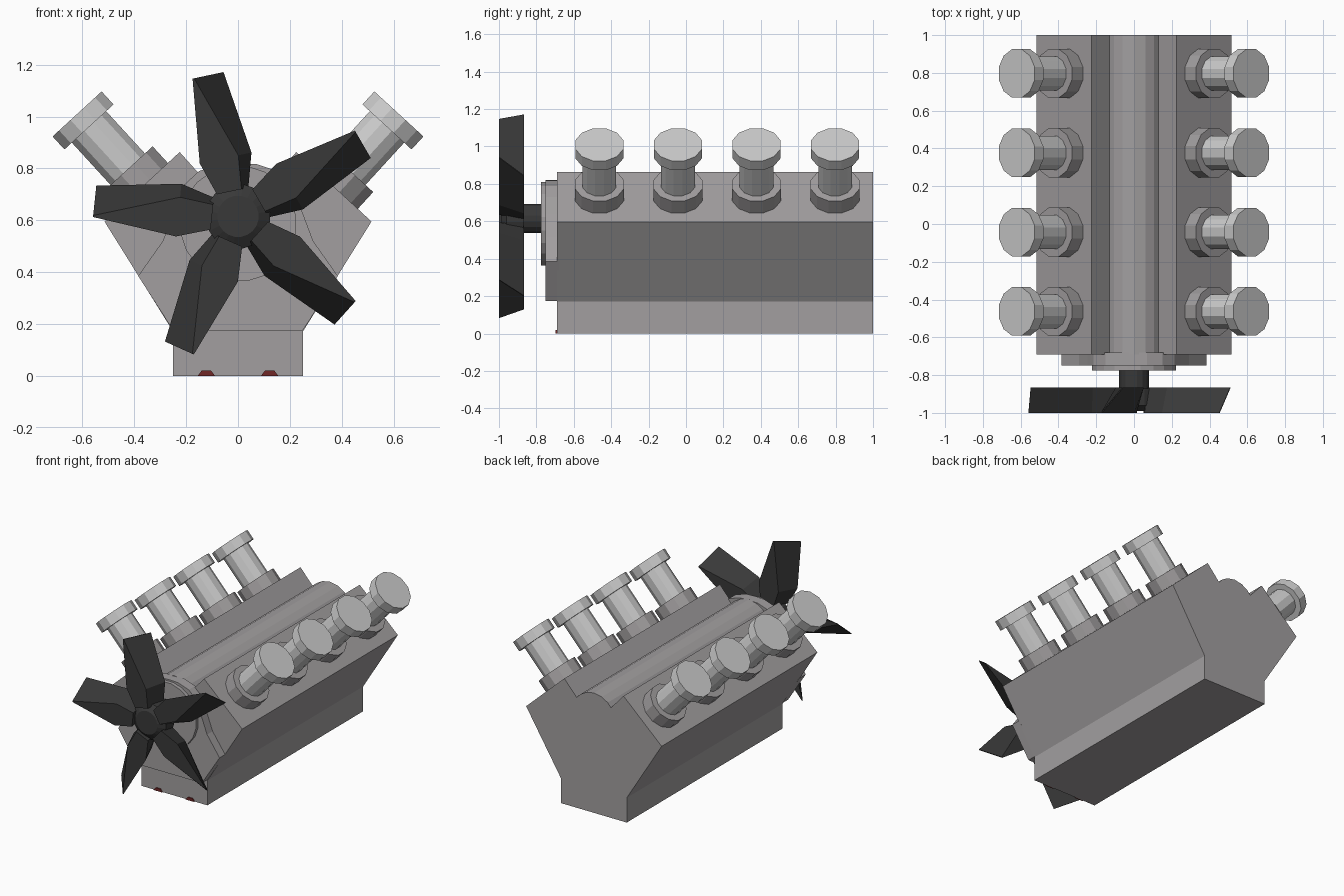
import bpy, bmesh, math
from mathutils import Vector, Matrix

if "Cube" in bpy.data.objects:
    bpy.data.objects.remove(bpy.data.objects["Cube"])


def material(name, rgb):
    m = bpy.data.materials.new(name)
    m.diffuse_color = (*rgb, 1)
    m.use_nodes = True
    m.node_tree.nodes["Principled BSDF"].inputs["Base Color"].default_value = m.diffuse_color
    return m


BLOCK = material("block_grey", (0.36, 0.345, 0.35))
STEEL = material("light_steel", (0.60, 0.60, 0.60))
DARK = material("fan_black", (0.04, 0.04, 0.04))
RED = material("dark_red", (0.16, 0.02, 0.02))


def finish(bm, name, mat):
    bmesh.ops.recalc_face_normals(bm, faces=bm.faces)
    me = bpy.data.meshes.new(name)
    bm.to_mesh(me)
    bm.free()
    me.materials.append(mat)
    ob = bpy.data.objects.new(name, me)
    bpy.context.collection.objects.link(ob)
    return ob


def loft(bm, rings):
    """Skin closed rings of points and cap both ends."""
    vs = [[bm.verts.new(p) for p in r] for r in rings]
    n = len(vs[0])
    for a, b in zip(vs, vs[1:]):
        for i in range(n):
            j = (i + 1) % n
            bm.faces.new((a[i], a[j], b[j], b[i]))
    bm.faces.new(vs[0])
    bm.faces.new(vs[-1])


def extrude_y(name, profile, y0, y1, mat):
    bm = bmesh.new()
    loft(bm, [[(x, y, z) for x, z in profile] for y in (y0, y1)])
    return finish(bm, name, mat)


def mirrored(half):
    """Right half of an outline, bottom to top, completed on the left."""
    return half + [(-x, z) for x, z in reversed(half) if x > 0]


def turned(name, base, axis, steps, sides, mat):
    """Stack of (distance, radius) rings along an axis."""
    q = Vector(axis).to_track_quat('Z', 'Y')
    bm = bmesh.new()
    loft(bm, [[Vector(base) + q @ Vector((r * math.cos(a), r * math.sin(a), d))
               for a in [2 * math.pi * (i + 0.5) / sides for i in range(sides)]]
              for d, r in steps])
    return finish(bm, name, mat)


# Engine block with two angled banks and a rounded valley cover
extrude_y("engine_block", mirrored([
    (0.25, 0), (0.25, 0.17), (0.515, 0.595), (0.225, 0.863), (0.13, 0.757),
    (0.105, 0.785), (0.06, 0.812), (0, 0.824)]), -0.69, 1.0, BLOCK)

# Front cover plate and round front disc
extrude_y("front_cover", mirrored([
    (0.25, 0.175), (0.385, 0.385), (0.29, 0.52), (0.245, 0.64), (0.215, 0.73),
    (0.15, 0.79), (0.07, 0.817), (0, 0.82)]), -0.75, -0.68, BLOCK)
turned("front_disc", (0, -0.74, 0.587), (0, -1, 0),
       [(0, 0.225), (0.035, 0.225)], 20, BLOCK)

# Angled cylinders: base collar, stem and cap
tilt = math.radians(42.5)
for side, label in ((1, "right"), (-1, "left")):
    axis = Vector((side * math.sin(tilt), 0, math.cos(tilt)))
    for i in range(4):
        base = Vector((side * 0.366, -0.463 + 0.42 * i, 0.732))
        turned(f"collar_{label}_{i}", base, axis,
               [(-0.02, 0.135), (0.088, 0.135)], 12, BLOCK)
        turned(f"stem_{label}_{i}", base, axis,
               [(0.08, 0.093), (0.32, 0.093)], 12, STEEL)
        turned(f"cap_{label}_{i}", base, axis,
               [(0.309, 0.133), (0.377, 0.133)], 12, STEEL)

# Fan shaft and hub
HUB_Z = 0.615
turned("fan_shaft", (0, -0.76, HUB_Z), (0, -1, 0), [(0, 0.08), (0.13, 0.08)], 16, DARK)
turned("fan_hub", (0, -0.87, HUB_Z), (0, -1, 0),
       [(0, 0.125), (0.09, 0.125), (0.12, 0.08)], 20, DARK)

# Five pitched blades: slanted section that narrows to a thin tip
FRONT, REAR = -1.0, -0.865
sections = [(0.10, 0.062, -0.035), (0.23, 0.102, -0.05), (0.556, 0.061, 0.055)]
for k in range(5):
    rot = Matrix.Rotation(-math.radians(12 + 72 * k), 4, 'Y')
    bm = bmesh.new()
    loft(bm, [[(-t, y, r) for t, y in
               ((a, FRONT), (b, FRONT), (-a, REAR), (-b, REAR))]
              for r, a, b in sections])
    bm.transform(Matrix.Translation((0, 0, HUB_Z)) @ rot)
    finish(bm, f"fan_blade_{k}", DARK)

# Small red marks at the foot of the front face
for s in (-1, 1):
    extrude_y("red_mark", [(s * 0.122 + x, z) for x, z in
              ((-0.033, 0), (0.033, 0), (0.018, 0.02), (-0.018, 0.02))],
              -0.697, -0.689, RED)
